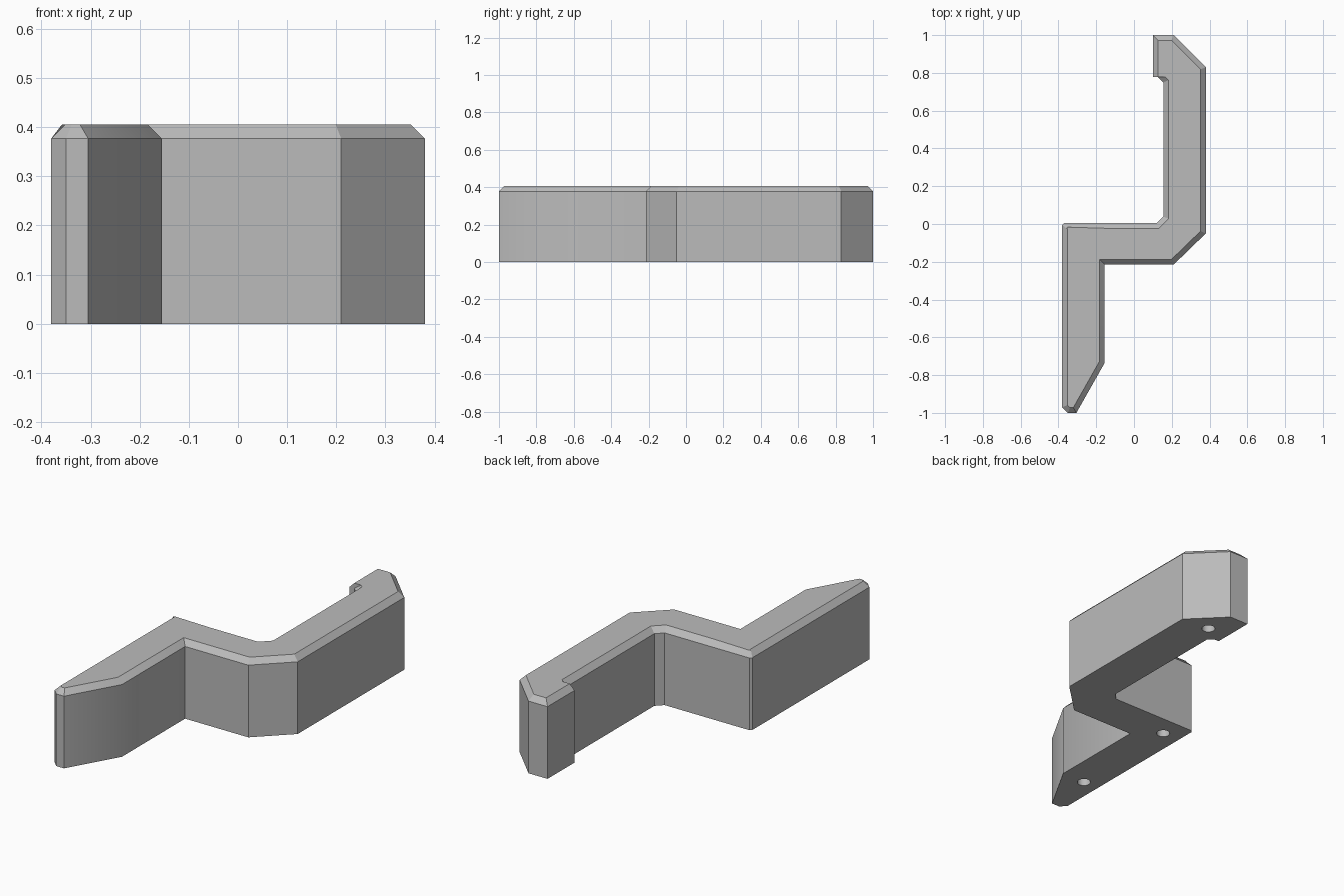
import bpy, bmesh
from mathutils import Vector
from mathutils.geometry import intersect_line_line_2d as _unused  # geometry helpers available
from math import hypot

cube = bpy.data.objects.get("Cube")
if cube:
    bpy.data.objects.remove(cube, do_unlink=True)

HEIGHT, CHAMFER = 0.405, 0.028
HOLE_RADIUS, HOLE_DEPTH = 0.033, 0.25

# Plan outline, counterclockwise from the pointed end
OUTLINE = [(-0.38, -0.97), (-0.35, -1), (-0.305, -1), (-0.155, -0.735),
           (-0.155, -0.215), (0.21, -0.215), (0.38, -0.05), (0.38, 0.83),
           (0.21, 1), (0.10, 1), (0.10, 0.777), (0.128, 0.777),
           (0.155, 0.75), (0.155, 0.04), (0.12, 0.005), (-0.37, 0.005),
           (-0.38, -0.005)]
SQUARE_EDGE = 10  # the hook's inner end has no chamfer
HOLES = [(0.22, 0.84), (-0.28, -0.107), (-0.29, -0.735)]


def inset(points, distance):
    """Move every edge inward and return the new corners."""
    lines = []
    for i, p in enumerate(points):
        a, b = Vector(p), Vector(points[(i + 1) % len(points)])
        d = (b - a).normalized()
        n = Vector((-d.y, d.x))
        lines.append((a + n * (0 if i == SQUARE_EDGE else distance), d))
    corners = []
    for i, (q, e) in enumerate(lines):
        p, d = lines[i - 1]
        t = (q - p).cross(e) / d.cross(e)
        corners.append(p + d * t)
    return corners


# Grey plastic
grey = bpy.data.materials.new("grey")
grey.use_nodes = True
colour = (0.5, 0.5, 0.5, 1)
grey.diffuse_color = colour
grey.node_tree.nodes["Principled BSDF"].inputs["Base Color"].default_value = colour

# Bracket body with a chamfered top
bm = bmesh.new()
rings = [[bm.verts.new((x, y, z)) for x, y in pts] for pts, z in
         ((OUTLINE, 0), (OUTLINE, HEIGHT - CHAMFER), (inset(OUTLINE, CHAMFER), HEIGHT))]
for low, high in zip(rings, rings[1:]):
    for i in range(len(low)):
        j = (i + 1) % len(low)
        bm.faces.new((low[i], low[j], high[j], high[i]))
bm.faces.new(rings[0][::-1])
bm.faces.new(rings[-1])
bmesh.ops.recalc_face_normals(bm, faces=bm.faces)
mesh = bpy.data.meshes.new("bracket_body")
bm.to_mesh(mesh)
bm.free()
mesh.materials.append(grey)
body = bpy.data.objects.new("bracket_body", mesh)
bpy.context.collection.objects.link(body)

# Blind screw holes in the underside
for x, y in HOLES:
    bpy.ops.mesh.primitive_cylinder_add(vertices=32, radius=HOLE_RADIUS,
                                        depth=2 * HOLE_DEPTH, location=(x, y, 0))
    cutter = bpy.context.object
    cutter.name = "hole_cutter"
    cutter.hide_render = True
    cutter.data.materials.append(grey)
    bpy.ops.object.select_all(action="DESELECT")
    body.select_set(True)
    bpy.context.view_layer.objects.active = body
    cut = body.modifiers.new("hole", "BOOLEAN")
    cut.operation, cut.solver, cut.object = "DIFFERENCE", "EXACT", cutter
    bpy.ops.object.modifier_apply(modifier=cut.name)
    bpy.data.objects.remove(cutter, do_unlink=True)

bpy.ops.object.shade_smooth_by_angle()
